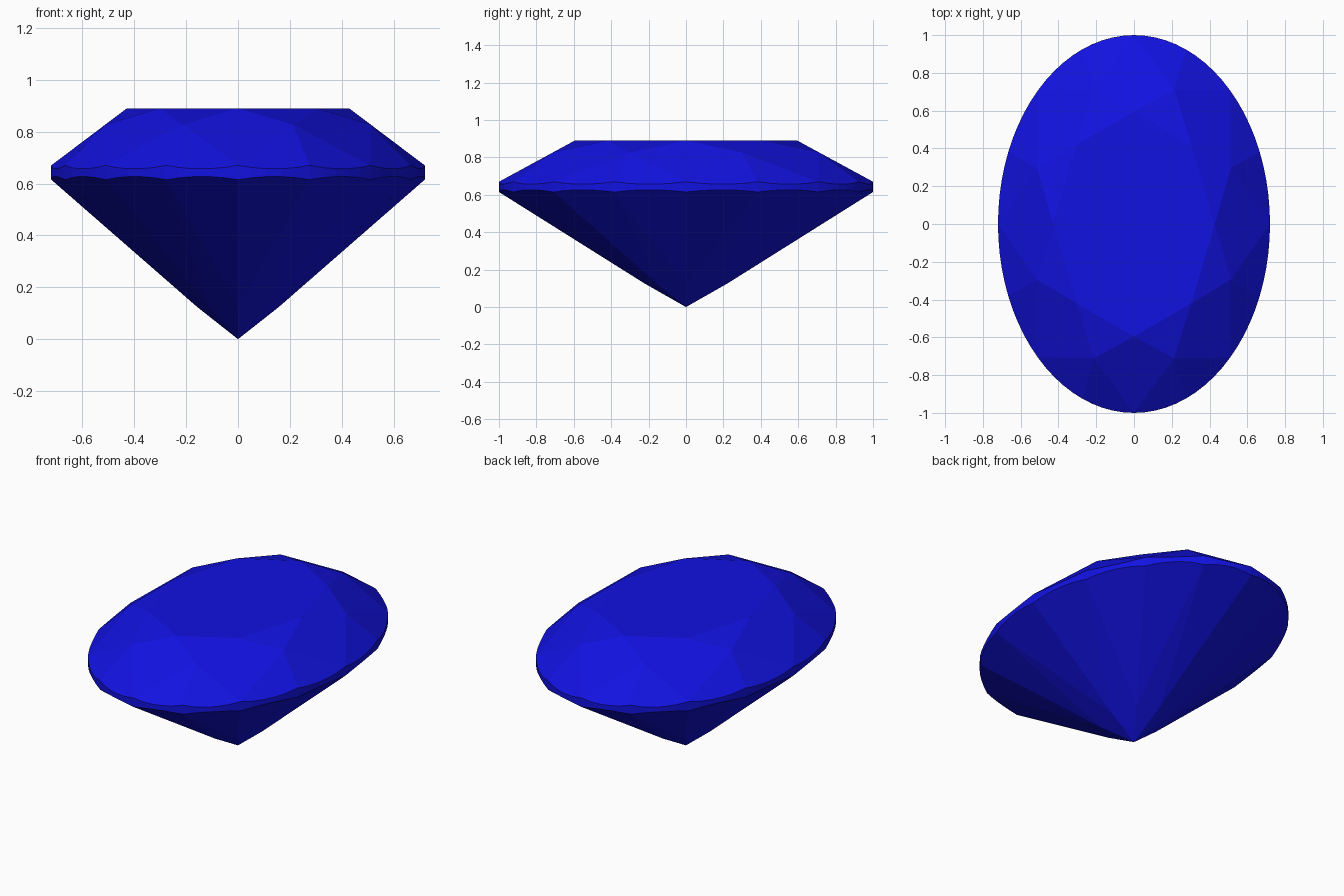
import bpy, bmesh, math

if "Cube" in bpy.data.objects:
    bpy.data.objects.remove(bpy.data.objects["Cube"])

WIDTH = 0.72                    # x squash that makes the round cut oval
TABLE_R, TABLE_Z = 0.595, 0.89
TOP_Z, BOT_Z = 0.67, 0.615      # girdle heights at the facet corners
STAR_R, SHOULDER_R = 0.77, 0.22
SUB = 5                         # girdle segments per half facet
N = 16 * SUB
STEP = math.pi / 8
C = math.cos(STEP)

bm = bmesh.new()


def vert(r, a, z):
    return bm.verts.new((WIDTH * r * math.cos(a), r * math.sin(a), z))


# heights that keep the kite facets flat
star_z = TABLE_Z - (TABLE_Z - TOP_Z) / (1 - TABLE_R) * (STAR_R * C - TABLE_R)
shoulder_z = BOT_Z * SHOULDER_R * C

# scalloped girdle rims: each half facet plane cuts the curved wall
mid = math.cos(STEP / 2)


def rim(inner_r, inner_z, node_z):
    # facet plane through both corners and the inner point (which lies on one end's ray)
    def ring(tip_parity):
        out = []
        for i in range(N):
            k, s = divmod(i, SUB)
            t = s * STEP / SUB
            # angle measured from the corner that shares the inner point's ray
            if k % 2 != tip_parity:
                t = STEP - t
            d = math.cos(t - STEP / 2) - mid
            slope = (node_z - inner_z) / (mid * (1 - inner_r))
            out.append(vert(1, i * 2 * math.pi / N, node_z + slope * d))
        return out
    return ring


upper = rim(STAR_R, star_z, TOP_Z)(1)
lower = rim(SHOULDER_R, shoulder_z, BOT_Z)(0)

table = [vert(TABLE_R, 2 * k * STEP, TABLE_Z) for k in range(8)]
stars = [vert(STAR_R, (2 * k + 1) * STEP, star_z) for k in range(8)]
shoulders = [vert(SHOULDER_R, 2 * k * STEP, shoulder_z) for k in range(8)]
culet = vert(0, 0, 0)


def arc(ring, k):
    return [ring[(k * SUB + i) % N] for i in range(SUB + 1)]


# table, star, kite and half facets
bm.faces.new(table)
for k in range(8):
    n = (k + 1) % 8
    bm.faces.new((table[k], stars[k], table[n]))
    bm.faces.new((table[k], stars[k - 1], upper[2 * k * SUB], stars[k]))
    bm.faces.new((culet, shoulders[k], lower[(2 * k + 1) * SUB], shoulders[n]))
    for j in (0, 1):
        bm.faces.new([stars[k]] + arc(upper, 2 * k + j))
        bm.faces.new([shoulders[k]] + arc(lower, 2 * k - 1 + j))

# girdle wall
for i in range(N):
    m = (i + 1) % N
    bm.faces.new((lower[i], lower[m], upper[m], upper[i]))

bmesh.ops.recalc_face_normals(bm, faces=bm.faces)
mesh = bpy.data.meshes.new("oval_gem")
bm.to_mesh(mesh)
bm.free()
gem = bpy.data.objects.new("oval_gem", mesh)
bpy.context.collection.objects.link(gem)

mat = bpy.data.materials.new("deep_blue")
mat.diffuse_color = (0.006, 0.006, 0.75, 1)
mat.use_nodes = True
mat.node_tree.nodes["Principled BSDF"].inputs["Base Color"].default_value = mat.diffuse_color
mesh.materials.append(mat)
